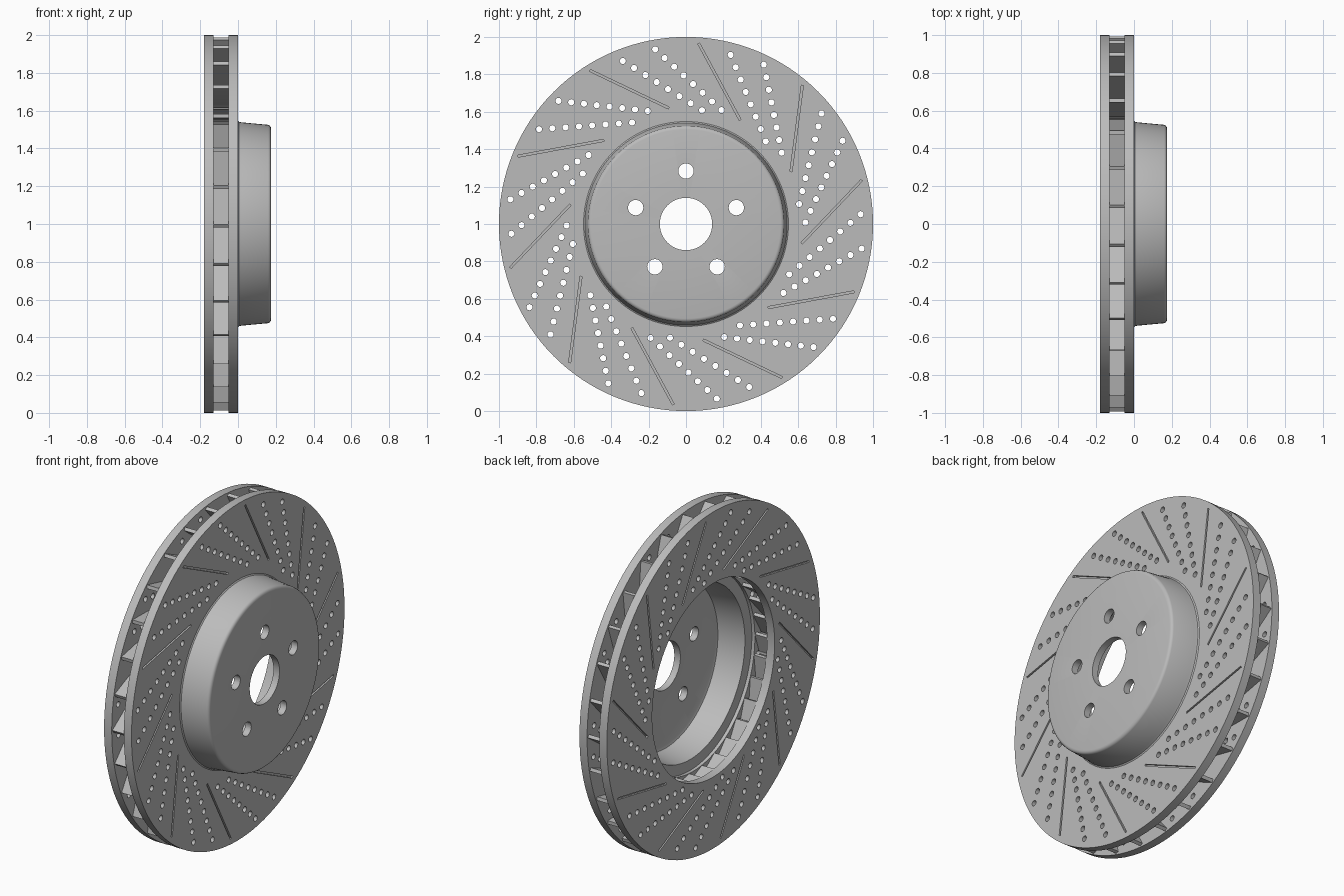
import bpy, bmesh
from math import radians, cos, sin, acos, pi
from mathutils import Vector, Matrix

cube = bpy.data.objects.get("Cube")
if cube:
    bpy.data.objects.remove(cube, do_unlink=True)

steel = bpy.data.materials.new("brushed_grey_steel")
steel.use_nodes = True
GREY = (0.5, 0.5, 0.5, 1)
steel.diffuse_color = GREY
steel.node_tree.nodes["Principled BSDF"].inputs["Base Color"].default_value = GREY

CENTRE = Vector((0, 0, 1))
BACK, BACK_IN, FRONT_IN = -0.18, -0.13, -0.05   # plate faces along the axle
BORE = 0.575                                    # inner radius of the plates


def polar(r, degrees, x=0.0):
    """Point on the disc at a radius and angle around the axle."""
    a = radians(degrees)
    return CENTRE + Vector((x, r * cos(a), r * sin(a)))


def finish(bm, name):
    bmesh.ops.recalc_face_normals(bm, faces=bm.faces)
    mesh = bpy.data.meshes.new(name)
    bm.to_mesh(mesh)
    bm.free()
    ob = bpy.data.objects.new(name, mesh)
    bpy.context.collection.objects.link(ob)
    mesh.materials.append(steel)
    return ob


def lathe(name, profile, segments=128):
    """Closed (x, radius) profile turned around the axle."""
    bm = bmesh.new()
    rings = [[bm.verts.new(polar(r, 360 * i / segments, x)) for i in range(segments)]
             for x, r in profile]
    for k, ring in enumerate(rings):
        nxt = rings[(k + 1) % len(rings)]
        for i in range(segments):
            j = (i + 1) % segments
            bm.faces.new((ring[i], ring[j], nxt[j], nxt[i]))
    return finish(bm, name)


def add_bar(bm, a, b, width, x0, x1):
    """Straight bar between two points on the disc, from x0 to x1."""
    along = b - a
    side = Vector((1, 0, 0)).cross(along.normalized())
    frame = Matrix((Vector((x1 - x0, 0, 0)), along, side * width)).transposed().to_4x4()
    mid = (a + b) / 2
    mid.x = (x0 + x1) / 2
    bmesh.ops.create_cube(bm, size=1, matrix=Matrix.Translation(mid) @ frame)


def add_drill(bm, point, radius, x0, x1, segments):
    place = Vector(((x0 + x1) / 2, point.y, point.z))
    bmesh.ops.create_cone(bm, cap_ends=True, segments=segments, radius1=radius,
                          radius2=radius, depth=x1 - x0,
                          matrix=Matrix.Translation(place) @ Matrix.Rotation(pi / 2, 4, 'Y'))


def cut(ob, cutter):
    mod = ob.modifiers.new("cut", 'BOOLEAN')
    mod.operation = 'DIFFERENCE'
    mod.solver = 'EXACT'
    mod.object = cutter
    bpy.context.view_layer.objects.active = ob
    bpy.ops.object.modifier_apply(modifier=mod.name)


# Front friction plate and mounting hat in one turned piece
hat = lathe("front_plate_and_hat", [
    (0.135, 0.14), (0.175, 0.14), (0.175, 0.505), (0.173, 0.514), (0.168, 0.521),
    (0.16, 0.525), (0.02, 0.538), (0.005, 0.541), (0, 0.548), (0, 1),
    (FRONT_IN, 1), (FRONT_IN, BORE), (-0.03, BORE), (-0.03, 0.51),
    (0.115, 0.49), (0.13, 0.485), (0.135, 0.47)])

# Rear friction plate
rear = lathe("rear_plate", [(BACK, BORE), (BACK, 1), (BACK_IN, 1), (BACK_IN, BORE)])

# Slanted cooling vanes, nearly tangent to the bore
bm = bmesh.new()
TANGENT = 0.56
sweep = acos(TANGENT / 0.988) - acos(TANGENT / 0.585)
for i in range(30):
    a = 0.6 + 12 * i
    add_bar(bm, polar(0.988, a), polar(0.585, a - sweep * 180 / pi), 0.02,
            BACK_IN - 0.002, FRONT_IN + 0.002)
vanes = finish(bm, "cooling_vanes")

# Cutter for the paired rows of drilled holes
bm = bmesh.new()
ROWS = [((0.935, 111.2), (0.614, 82)), ((0.948, 100), (0.638, 72.7))]
for group in range(10):
    turn = 36 * group
    for (r0, a0), (r1, a1) in ROWS:
        start, end = polar(r0, a0 + turn), polar(r1, a1 + turn)
        for k in range(8):
            add_drill(bm, start.lerp(end, k / 7), 0.0165, BACK - 0.02, 0.02, 16)
drills = finish(bm, "drill_cutter")

# Cutter for the shallow wiping slots on both faces, and the bolt holes
bm = bmesh.new()
for group in range(10):
    a, b = polar(0.968, 86 + 36 * group), polar(0.627, 62.5 + 36 * group)
    for face in (BACK, 0):
        add_bar(bm, a, b, 0.011, face - 0.012, face + 0.012)
for i in range(5):
    add_drill(bm, polar(0.283, 90 + 72 * i), 0.041, 0.1, 0.2, 32)
slots = finish(bm, "slot_and_bolt_cutter")

for part in (hat, rear):
    cut(part, drills)
    cut(part, slots)
cut(vanes, drills)
for cutter in (drills, slots):
    bpy.data.objects.remove(cutter, do_unlink=True)

# Smooth turned surfaces, crisp machined edges
bpy.ops.object.select_all(action='DESELECT')
for part in (hat, rear, vanes):
    part.select_set(True)
bpy.context.view_layer.objects.active = hat
bpy.ops.object.shade_smooth_by_angle(angle=radians(30))
